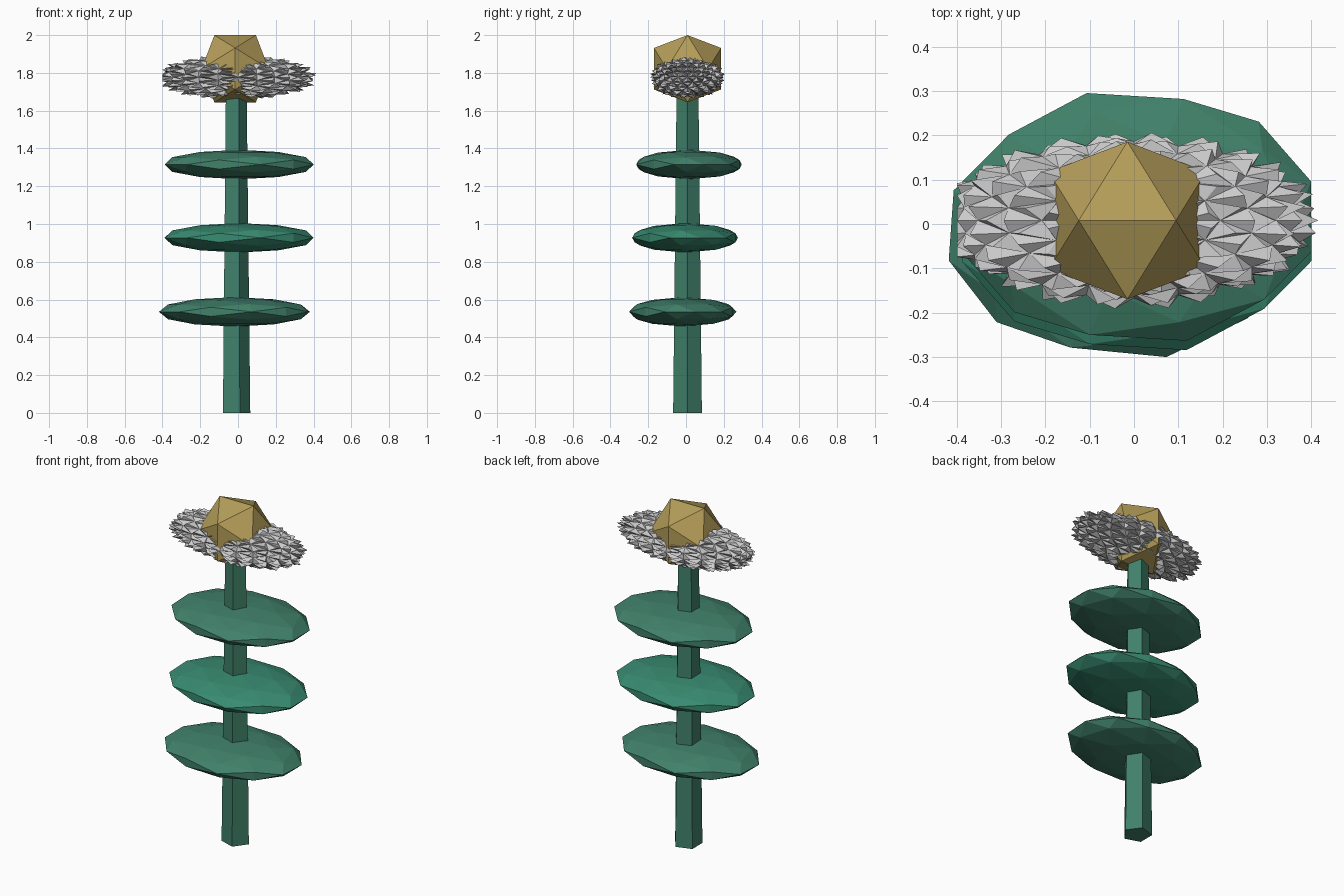
import bpy, bmesh, math, random
from mathutils import Vector

if "Cube" in bpy.data.objects:
    bpy.data.objects.remove(bpy.data.objects["Cube"])

random.seed(4)
CX, CY = -0.015, 0.008          # axis of the stem and flower heart


def material(name, rgb):
    m = bpy.data.materials.new(name)
    m.diffuse_color = (*rgb, 1)
    m.use_nodes = True
    m.node_tree.nodes["Principled BSDF"].inputs["Base Color"].default_value = m.diffuse_color
    return m


def make_object(name, bm, mat=None):
    bmesh.ops.recalc_face_normals(bm, faces=bm.faces)
    me = bpy.data.meshes.new(name)
    bm.to_mesh(me)
    bm.free()
    ob = bpy.data.objects.new(name, me)
    bpy.context.collection.objects.link(ob)
    if mat:
        me.materials.append(mat)
    return ob


def icosahedron():
    # icosahedron with its top edge running along x, unit radius
    p = (1 + 5 ** 0.5) / 2
    bm = bmesh.new()
    for a in (-1, 1):
        for b in (-p, p):
            for co in ((a, 0, b), (0, b, a), (b, a, 0)):
                bm.verts.new(Vector(co).normalized())
    bmesh.ops.convex_hull(bm, input=bm.verts[:])
    return bm


def ball(levels):
    # evenly subdivided icosahedron pushed out to the unit sphere
    bm = icosahedron()
    for _ in range(levels):
        bmesh.ops.subdivide_edges(bm, edges=bm.edges[:], cuts=1, use_grid_fill=True)
        for v in bm.verts:
            v.co.normalize()
    return bm


stem_green = material("stem_green", (0.052, 0.22, 0.145))
leaf_green = material("leaf_green", (0.052, 0.22, 0.145))
bright_green = material("bright_green", (0.040, 0.26, 0.165))
gold = material("gold", (0.46, 0.34, 0.10))

# Tapered five-sided stem
bm = bmesh.new()
rings = []
for z, r in ((0, 0.08), (1.78, 0.06)):
    rings.append([bm.verts.new((CX + r * math.cos(math.tau * i / 5),
                                CY + r * math.sin(math.tau * i / 5), z)) for i in range(5)])
    bm.faces.new(rings[-1])
for i in range(5):
    j = (i + 1) % 5
    bm.faces.new((rings[0][i], rings[0][j], rings[1][j], rings[1][i]))
make_object("stem", bm, stem_green)

# Flattened leaf discs
discs = (("lower", -0.019, -0.017, 0.535, 13, leaf_green),
         ("middle", 0.006, -0.005, 0.927, 16, bright_green),
         ("upper", 0.006, 0.016, 1.315, 16, leaf_green))
for name, x, y, z, turn, mat in discs:
    bm = ball(1)
    c, s = math.cos(math.radians(turn)), math.sin(math.radians(turn))
    for v in bm.verts:
        px, py, pz = v.co
        v.co = (x + 0.41 * (c * px - s * py), y + 0.291 * (s * px + c * py), z + 0.078 * pz)
    make_object(name + "_leaf_disc", bm, mat)

# Spiky grey petal mass: each facet is raised to a point, blunt on the left
bm = ball(2)
for v in bm.verts:
    v.co *= random.uniform(0.89, 0.95)
tips = bmesh.ops.poke(bm, faces=bm.faces[:])["verts"]
for v in tips:
    v.co = v.co.normalized() * random.uniform(0.98, 1.07)
for v in bm.verts:
    n = v.co
    x = 0.41 * n.x if n.x > 0 else max(0.44 * n.x, -0.40)
    v.co = (x, CY + 0.19 * n.y, 1.777 + 0.113 * n.z)
make_object("petals", bm)

# Gold flower heart
bm = icosahedron()
for v in bm.verts:
    v.co = v.co * 0.209 + Vector((CX, CY, 1.822))
make_object("flower_heart", bm, gold)
